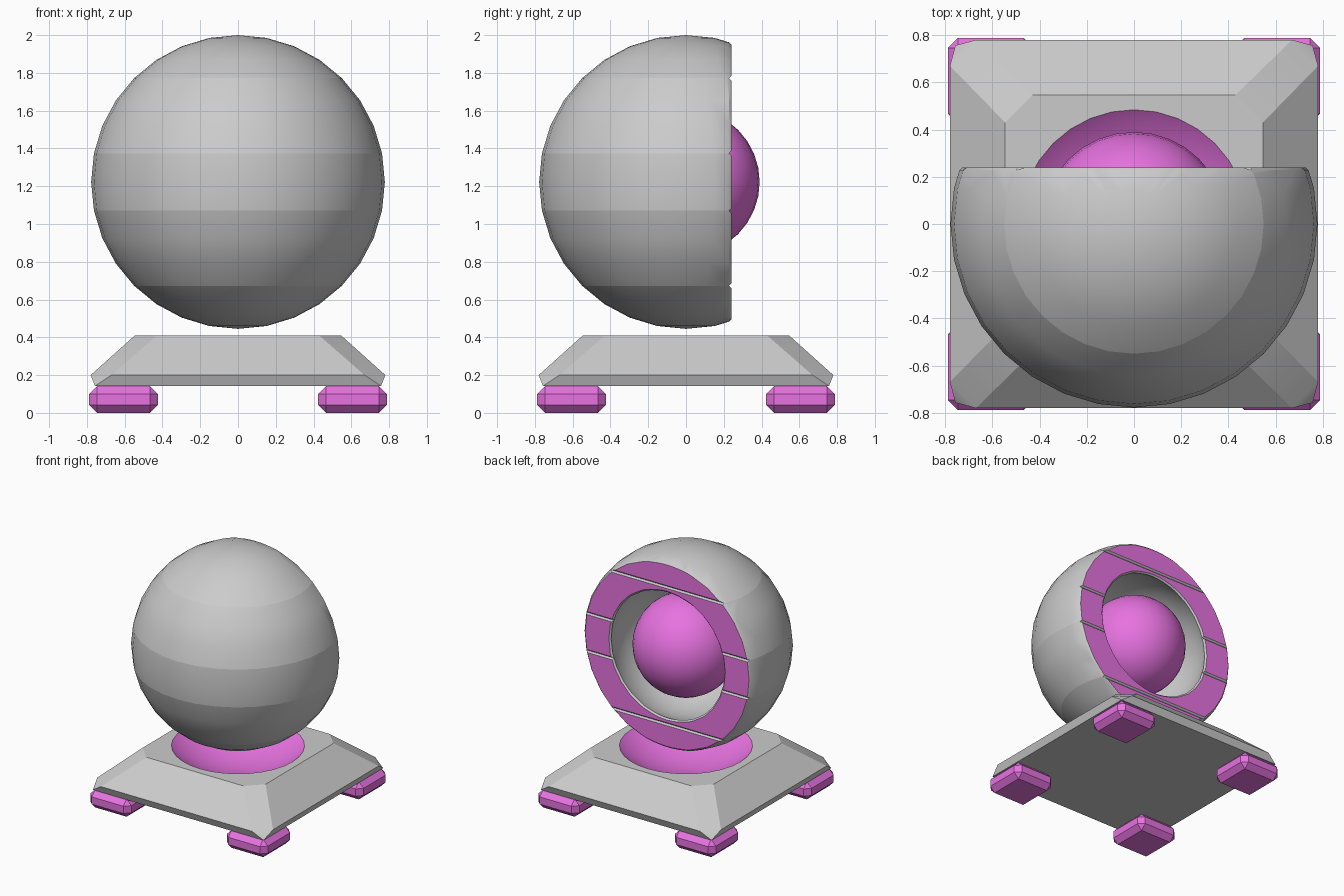
import bpy, bmesh, math
from mathutils import Vector

if "Cube" in bpy.data.objects:
    bpy.data.objects.remove(bpy.data.objects["Cube"])

MAGENTA = bpy.data.materials.new("magenta")
MAGENTA.diffuse_color = (0.8, 0.17, 0.75, 1)
MAGENTA.use_nodes = True
MAGENTA.node_tree.nodes["Principled BSDF"].inputs["Base Color"].default_value = MAGENTA.diffuse_color
GREY = bpy.data.materials.new("grey")
GREY.diffuse_color = (0.8, 0.8, 0.8, 1)
GREY.use_nodes = True
GREY.node_tree.nodes["Principled BSDF"].inputs["Base Color"].default_value = GREY.diffuse_color


def finish(bm, name, mats, loc=(0, 0, 0), smooth_angle=30):
    """Shade smooth with sharp creases and turn the bmesh into an object."""
    for f in bm.faces:
        f.smooth = smooth_angle > 0
    for e in bm.edges:
        if len(e.link_faces) == 2 and e.calc_face_angle(0) > math.radians(smooth_angle):
            e.smooth = False
    mesh = bpy.data.meshes.new(name)
    bm.to_mesh(mesh)
    bm.free()
    for m in mats:
        mesh.materials.append(m)
    ob = bpy.data.objects.new(name, mesh)
    ob.location = loc
    bpy.context.collection.objects.link(ob)
    return ob


def sphere(bm, r):
    return bmesh.ops.create_uvsphere(bm, u_segments=32, v_segments=16, radius=r)["verts"]


def cut(bm, co, no, clear=False):
    bmesh.ops.bisect_plane(bm, geom=bm.verts[:] + bm.edges[:] + bm.faces[:], dist=1e-4,
                           plane_co=co, plane_no=no, clear_outer=clear)


def fill_rim(bm, normal):
    rim = [e for e in bm.edges if len(e.link_faces) < 2]
    bmesh.ops.triangle_fill(bm, use_beauty=True, edges=rim, normal=normal)


CENTRE = (0, 0, 1.2225)
R, CAVITY, BALL = 0.7775, 0.555, 0.39
CUT_Y, BEVEL = 0.228, 0.012

# Hollow shell, cut open at the back
bm = bmesh.new()
sphere(bm, R)
sphere(bm, CAVITY)
cut(bm, (0, CUT_Y, 0), (0, 1, 0), clear=True)
fill_rim(bm, (0, 1, 0))
levels = [R * math.sin(a) for a in (-math.pi / 4, -math.pi / 16, math.pi / 16, math.pi / 4)]
for z in levels:
    cut(bm, (0, 0, z), (0, 0, 1))
bmesh.ops.recalc_face_normals(bm, faces=bm.faces[:])

# Bands of the outer skin are shaded separately
for e in bm.edges:
    if all(v.co.length > R * 0.97 and min(abs(v.co.z - z) for z in levels) < 1e-3 for v in e.verts):
        e.smooth = False

# Raised coloured panels on the cut face with grooves between them
panels = {}
for f in bm.faces:
    if all(abs(v.co.y - CUT_Y) < 1e-3 for v in f.verts):
        c = f.calc_center_median()
        band = sum(c.z > z for z in levels)
        panels.setdefault((band, band == 2 and c.x > 0), []).append(f)
for faces in panels.values():
    bmesh.ops.inset_region(bm, faces=faces, thickness=BEVEL, depth=BEVEL,
                           use_even_offset=True, use_boundary=True)
    for f in faces:
        f.material_index = 1
finish(bm, "outer_shell", [GREY, MAGENTA], CENTRE)

# Inner ball
bm = bmesh.new()
sphere(bm, BALL)
finish(bm, "inner_ball", [MAGENTA], CENTRE)

# Base plate with a round bowl sunk into its top
bm = bmesh.new()
TOP, BOWL_R, RIM = 0.41, 0.78, 0.49
bowl = sphere(bm, BOWL_R)
bmesh.ops.translate(bm, verts=bowl, vec=(0, 0, TOP + math.sqrt(BOWL_R ** 2 - RIM ** 2)))
cut(bm, (0, 0, TOP), (0, 0, 1), clear=True)
for f in bm.faces:
    f.material_index = 1


def octagon(half, inner, z):
    pts = []
    for sx, sy in ((1, 1), (-1, 1), (-1, -1), (1, -1)):
        a, b = (sx * half, sy * inner, z), (sx * inner, sy * half, z)
        pts += [a, b] if sx * sy > 0 else [b, a]
    return [bm.verts.new(p) for p in pts]


top = octagon(0.546, 0.43, TOP)
mid = octagon(0.78, 0.67, 0.2)
low = [bm.verts.new((sx * 0.757, sy * 0.757, 0.142)) for sx, sy in ((1, 1), (-1, 1), (-1, -1), (1, -1))]
for i in range(8):
    j = (i + 1) % 8
    bm.faces.new((mid[i], mid[j], top[j], top[i]))
    if i % 2 == 0:
        bm.faces.new((low[i // 2], mid[j], mid[i]))
    else:
        bm.faces.new((low[i // 2], low[(i // 2 + 1) % 4], mid[j], mid[i]))
bm.faces.new(low[::-1])
fill_rim(bm, (0, 0, 1))
bmesh.ops.recalc_face_normals(bm, faces=bm.faces[:])
finish(bm, "base_plate", [GREY, MAGENTA], smooth_angle=20)

# Four chamfered feet
for sx, side in ((-1, "left"), (1, "right")):
    for sy, end in ((-1, "front"), (1, "back")):
        bm = bmesh.new()
        verts = bmesh.ops.create_cube(bm, size=1)["verts"]
        bmesh.ops.scale(bm, vec=(0.364, 0.364, 0.142), verts=verts)
        bmesh.ops.bevel(bm, geom=bm.edges[:], offset=0.042, segments=1, affect='EDGES')
        finish(bm, f"foot_{end}_{side}", [MAGENTA], (sx * 0.606, sy * 0.606, 0.071), 0)
